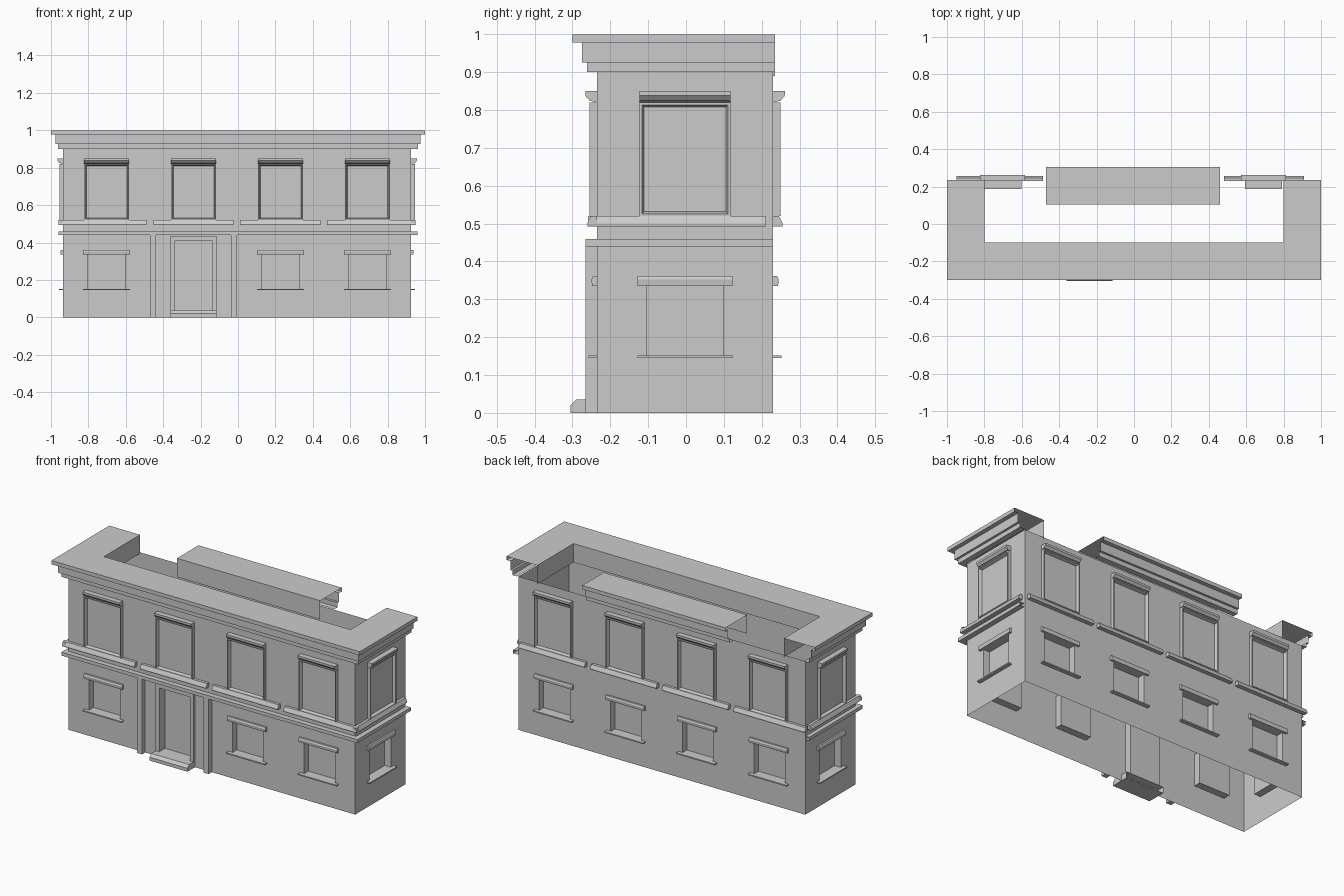
import bpy, bmesh
from math import pi
from mathutils import Matrix, Vector

if "Cube" in bpy.data.objects:
    bpy.data.objects.remove(bpy.data.objects["Cube"])

TILE, H = 0.465, 0.9     # width of one window bay, wall height


def finish(name, bm, matrix=Matrix()):
    bmesh.ops.remove_doubles(bm, verts=bm.verts, dist=1e-5)
    bmesh.ops.recalc_face_normals(bm, faces=bm.faces)
    mesh = bpy.data.meshes.new(name)
    bm.to_mesh(mesh)
    bm.free()
    obj = bpy.data.objects.new(name, mesh)
    obj.matrix_world = matrix
    bpy.context.collection.objects.link(obj)


def loft(bm, rows, closed=False):
    """Bridge consecutive rows of points with quads."""
    vs = [[bm.verts.new(p) for p in r] for r in rows]
    for a, b in zip(vs, vs[1:]):
        n = len(a)
        for i in range(n if closed else n - 1):
            j = (i + 1) % n
            bm.faces.new((a[i], a[j], b[j], b[i]))
    return vs


def extrude(bm, profile, u0, u1, caps=True):
    """Run a (projection, z) profile along the wall; outward is local -y."""
    rows = loft(bm, [[(u, -d, z) for d, z in profile] for u in (u0, u1)])
    if caps:
        for r in rows:
            bm.faces.new(r)


def rect(u0, u1, z0, z1, d):
    return [(u0, -d, z0), (u1, -d, z0), (u1, -d, z1), (u0, -d, z1)]


def block(bm, u0, u1, z0, z1, d):
    extrude(bm, [(0, z0), (d, z0), (d, z1), (0, z1)], u0, u1)


def wall_bay(bm, u0, u1, h0, h1, z0, z1, depth):
    """Wall sheet with one recessed opening, closed by a pane."""
    us, zs = (u0, h0, h1, u1), (0, z0, z1, H)
    for i in range(3):
        for j in range(3):
            if (i, j) != (1, 1):
                loft(bm, [[(us[i], 0, zs[j]), (us[i + 1], 0, zs[j])],
                          [(us[i], 0, zs[j + 1]), (us[i + 1], 0, zs[j + 1])]])
    rows = loft(bm, [rect(h0, h1, z0, z1, 0), rect(h0, h1, z0, z1, -depth)], True)
    bm.faces.new(rows[1])


def u_sweep(name, profile, x, yf, yb):
    """Sweep an (offset, z) profile round left, front and right sides."""
    bm = bmesh.new()
    loft(bm, [[(-x - o, yb, z), (-x - o, yf - o, z), (x + o, yf - o, z), (x + o, yb, z)]
              for o, z in profile])
    finish(name, bm)


def facade(side, matrix, bays, ext0, ext1, door=None):
    wall, frames, heads, sills, lintels, ledges = (bmesh.new() for _ in range(6))
    for k in range(bays):
        c = (k - (bays - 1) / 2) * TILE
        a, b = c - TILE / 2, c + TILE / 2
        # ground floor opening
        if k == door:
            wall_bay(wall, a, b, c - 0.099, c + 0.099, 0.035, 0.41, 0.04)
        else:
            wall_bay(wall, a, b, c - 0.1, c + 0.1, 0.15, 0.335, 0.042)
            extrude(lintels, [(0, 0.335), (0.013, 0.335), (0.015, 0.352), (0.011, 0.361), (0, 0.361)],
                    c - 0.125, c + 0.125)
            block(ledges, c - 0.125, c + 0.125, 0.145, 0.152, 0.022)
        # upper floor frame, head and sill
        rings = [(0.12, 0), (0.12, 0.02), (0.114, 0.02), (0.11, 0.008), (0.108, 0.002)]
        loft(frames, [rect(c - w, c + w, 0.64 - w, 0.7 + w, d) for w, d in rings], True)
        extrude(heads, [(0, 0.82), (0.02, 0.825), (0.031, 0.838), (0.031, 0.85), (0, 0.85)],
                c - 0.12, c + 0.12)
        s0 = a - ext0 if k == 0 else a + 0.017
        s1 = b + ext1 if k == bays - 1 else b - 0.02
        extrude(sills, [(0, 0.493), (0.025, 0.493), (0.026, 0.5), (0.016, 0.52), (0, 0.52)], s0, s1)
    for part, bm in (("wall", wall), ("upper_frames", frames), ("upper_heads", heads),
                     ("upper_sills", sills), ("lower_lintels", lintels), ("lower_ledges", ledges)):
        finish(f"{side}_{part}", bm, matrix)


def place(x, y, quarter_turns):
    return Matrix.Translation((x, y, 0)) @ Matrix.Rotation(quarter_turns * pi / 2, 4, 'Z')


FRONT, BACK = place(-0.005, -0.235, 0), place(-0.005, 0.23, 2)
facade("front", FRONT, 4, 0.025, 0.025, door=1)
facade("right", place(0.925, -0.0025, 1), 1, 0.024, -0.02)
facade("back", BACK, 4, -0.017, 0.015)
facade("left", place(-0.935, -0.0025, -1), 1, -0.02, 0.024)

# cornice, open at the back with a separate central length
cornice = [(-0.07, 0.9), (-0.038, 0.9), (-0.038, 0.926), (-0.025, 0.926), (-0.025, 0.978),
           (0, 0.978), (0, 1), (-0.2, 1), (-0.2, 0.89)]
u_sweep("cornice", cornice, 1, -0.3, 0.235)
bm = bmesh.new()
extrude(bm, [(o + 0.075, z) for o, z in cornice], -0.465, 0.465, caps=False)
finish("back_cornice", bm, BACK)

# string course between the floors
u_sweep("string_course", [(0, 0.44), (0.03, 0.44), (0.03, 0.46), (0, 0.46)], 0.93, -0.235, 0.23)

# entrance: pilasters, door surround and step
c = -TILE / 2
bm = bmesh.new()
for s in (-1, 1):
    u0, u1 = sorted((c + s * 0.2, c + s * 0.2325))
    block(bm, u0, u1, 0, 0.44, 0.03)
finish("door_pilasters", bm, FRONT)

bm = bmesh.new()
for s in (-1, 1):
    u0, u1 = sorted((c + s * 0.099, c + s * 0.123))
    block(bm, u0, u1, 0, 0.436, 0.014)
block(bm, c - 0.099, c + 0.099, 0.41, 0.436, 0.014)
finish("door_surround", bm, FRONT)

bm = bmesh.new()
extrude(bm, [(-0.04, 0), (0.07, 0), (0.07, 0.02), (0.055, 0.036), (-0.04, 0.036)], c - 0.123, c + 0.123)
finish("door_step", bm, FRONT)
